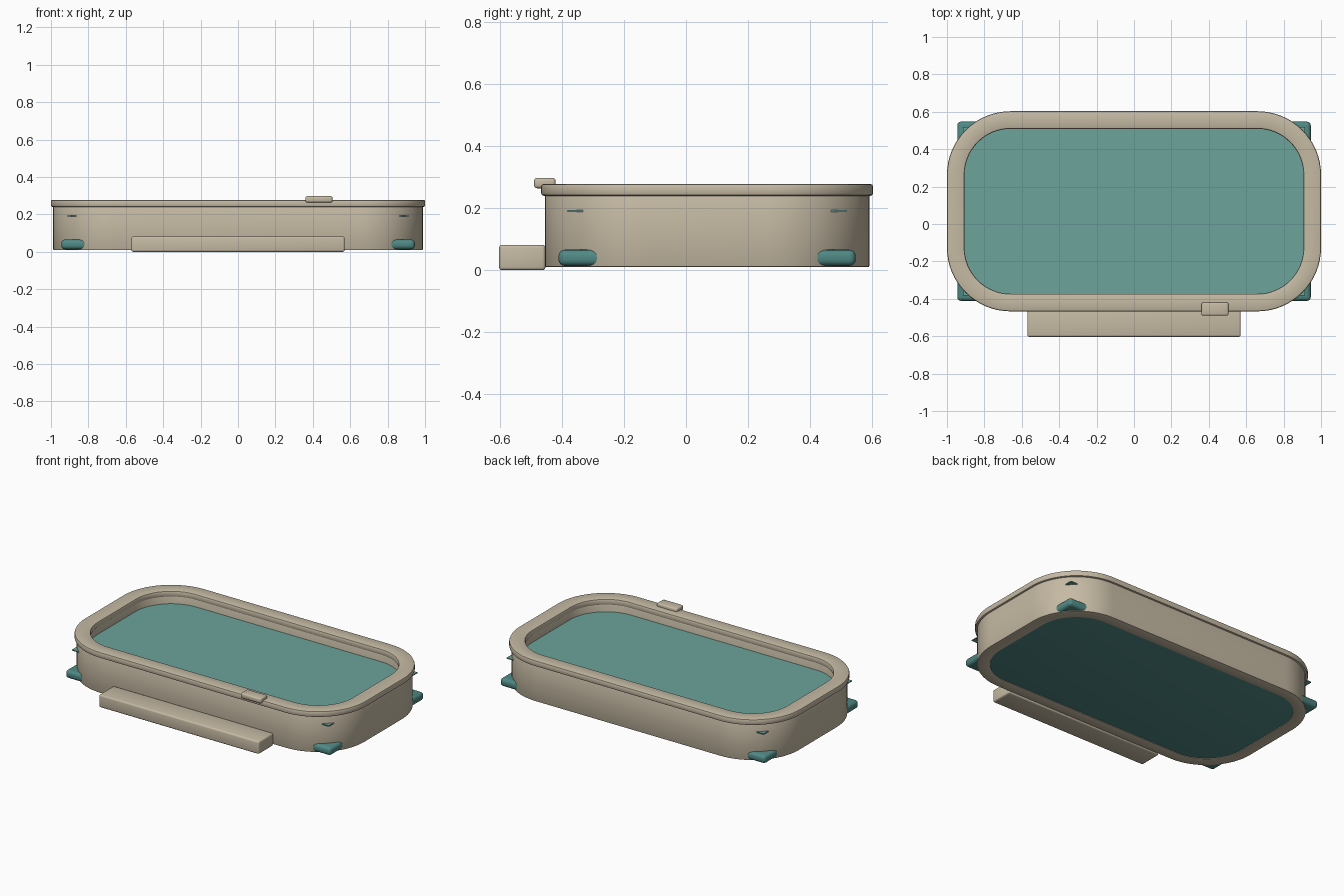
import bpy, bmesh, math

if "Cube" in bpy.data.objects:
    bpy.data.objects.remove(bpy.data.objects["Cube"])

CY = 0.068  # centre of the basin in y


def material(name, rgb):
    m = bpy.data.materials.new(name)
    m.diffuse_color = (*rgb, 1)
    m.use_nodes = True
    m.node_tree.nodes["Principled BSDF"].inputs["Base Color"].default_value = m.diffuse_color
    return m


tan = material("tan", (0.56, 0.49, 0.37))
teal = material("teal", (0.08, 0.25, 0.235))
water_mat = material("water_teal", (0.15, 0.37, 0.33))


def finish(name, bm, mat):
    bmesh.ops.recalc_face_normals(bm, faces=bm.faces)
    me = bpy.data.meshes.new(name)
    bm.to_mesh(me)
    bm.free()
    ob = bpy.data.objects.new(name, me)
    bpy.context.collection.objects.link(ob)
    me.materials.append(mat)
    bpy.ops.object.select_all(action='DESELECT')
    ob.select_set(True)
    bpy.context.view_layer.objects.active = ob
    bpy.ops.object.shade_smooth_by_angle(angle=math.radians(35))
    return ob


def rounded_ring(name, hx, hy, r, profile, mat, seg=16):
    """Sweep a closed (inset, z) profile around a rounded rectangle."""
    bm = bmesh.new()
    loops = []
    for inset, z in profile:
        loop = []
        for q, (sx, sy) in enumerate([(1, 1), (-1, 1), (-1, -1), (1, -1)]):
            for i in range(seg + 1):
                a = math.pi / 2 * (q + i / seg)
                loop.append(bm.verts.new((sx * (hx - r) + (r - inset) * math.cos(a),
                                          CY + sy * (hy - r) + (r - inset) * math.sin(a), z)))
        loops.append(loop)
    n = len(loops[0])
    for a, b in zip(loops, loops[1:] + loops[:1]):
        for i in range(n):
            j = (i + 1) % n
            bm.faces.new((a[i], a[j], b[j], b[i]))
    return finish(name, bm, mat)


def box(name, lo, hi, mat, bevel=0.0, seg=3):
    bm = bmesh.new()
    bmesh.ops.create_cube(bm, size=1)
    for v in bm.verts:
        v.co = [l + (c + 0.5) * (h - l) for c, l, h in zip(v.co, lo, hi)]
    if bevel:
        bmesh.ops.bevel(bm, geom=bm.edges[:], offset=bevel, segments=seg,
                        profile=0.5, affect='EDGES')
    return finish(name, bm, mat)


def bevelled_profile(t0, t1, z0, z1, b):
    k = b * 0.3
    return [(t0 + b, z0), (t0 + k, z0 + k), (t0, z0 + b),
            (t0, z1 - b), (t0 + k, z1 - k), (t0 + b, z1),
            (t1 - b, z1), (t1 - k, z1 - k), (t1, z1 - b),
            (t1, z0 + b), (t1 - k, z0 + k), (t1 - b, z0)]


# Basin wall and overhanging rim
rounded_ring("basin_wall", 0.988, 0.523, 0.33, bevelled_profile(0, 0.075, 0.01, 0.245, 0.004), tan)
rounded_ring("basin_rim", 1.0, 0.535, 0.34, bevelled_profile(0, 0.094, 0.24, 0.278, 0.008), tan)

# Rectangular floor and water sheet, whose corners poke through the rounded wall
box("basin_floor", (-0.945, CY - 0.479, 0.014), (0.945, CY + 0.479, 0.066), teal, 0.02, 4)
box("water", (-0.915, CY - 0.45, 0.188), (0.915, CY + 0.45, 0.194), water_mat)

# Front step and small clip on the rim
box("front_step", (-0.57, -0.603, 0.0), (0.57, -0.453, 0.082), tan, 0.01)
box("rim_clip", (0.36, -0.49, 0.264), (0.505, -0.42, 0.298), tan, 0.01)
